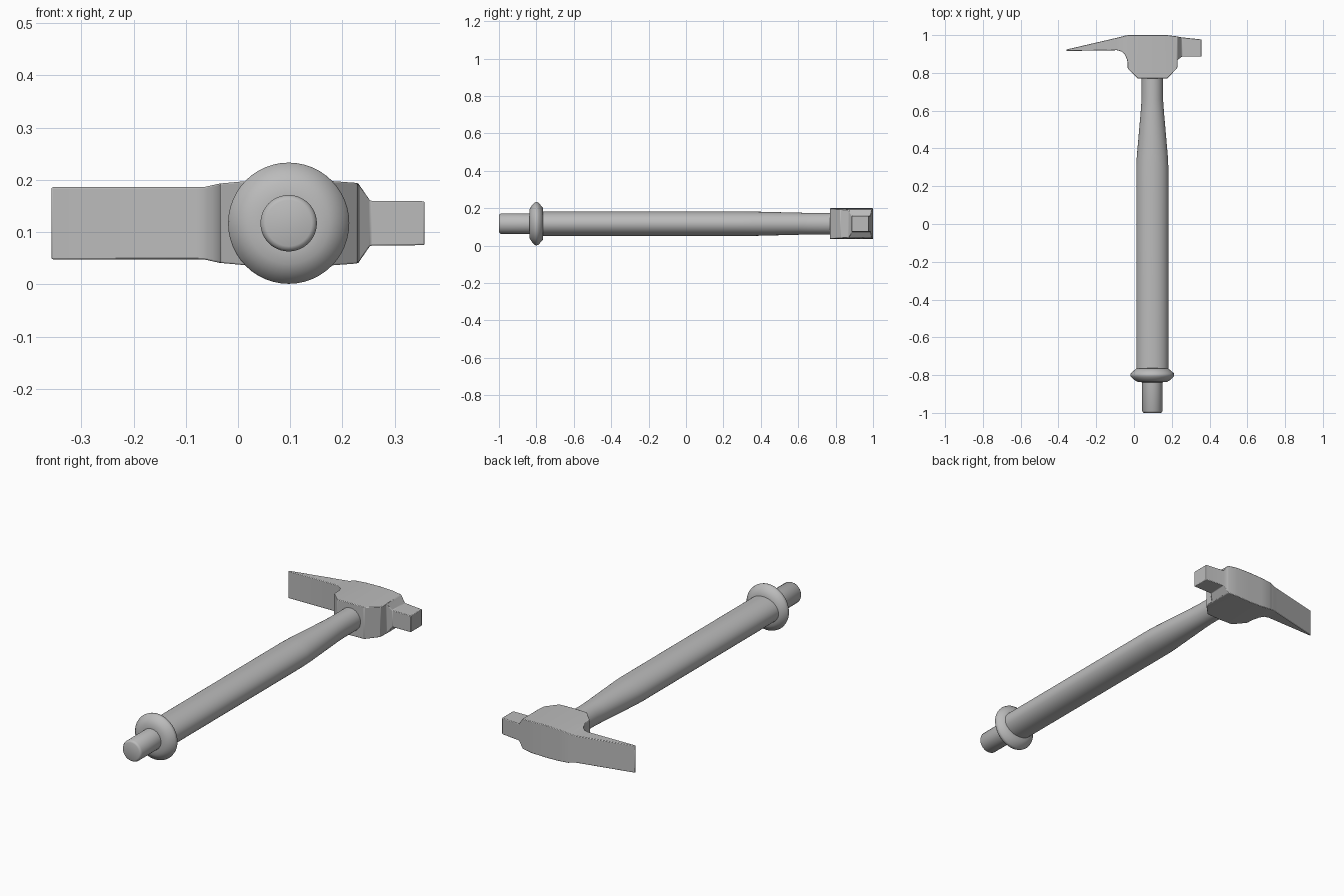
import bpy, bmesh, math

cube = bpy.data.objects.get("Cube")
if cube:
    bpy.data.objects.remove(cube, do_unlink=True)

CX, CZ = 0.097, 0.117   # handle axis

grey = bpy.data.materials.new("plain grey")
grey.use_nodes = True
colour = (0.5, 0.5, 0.5, 1)
grey.diffuse_color = colour
grey.node_tree.nodes["Principled BSDF"].inputs["Base Color"].default_value = colour


def loft(name, sections, angle, bevel=0):
    """Skin equal-length point loops and cap both ends."""
    bm = bmesh.new()
    loops = [[bm.verts.new(p) for p in s] for s in sections]
    n = len(loops[0])
    for a, b in zip(loops, loops[1:]):
        for i in range(n):
            j = (i + 1) % n
            bm.faces.new((a[i], a[j], b[j], b[i]))
    bm.faces.new(loops[0])
    bm.faces.new(loops[-1])
    bmesh.ops.recalc_face_normals(bm, faces=bm.faces)
    mesh = bpy.data.meshes.new(name)
    bm.to_mesh(mesh)
    bm.free()
    mesh.materials.append(grey)
    obj = bpy.data.objects.new(name, mesh)
    bpy.context.collection.objects.link(obj)
    if bevel:
        mod = obj.modifiers.new("soft edges", 'BEVEL')
        mod.width, mod.segments = bevel, 2
        mod.limit_method, mod.angle_limit = 'ANGLE', math.radians(35)
    for o in bpy.context.selected_objects:
        o.select_set(False)
    obj.select_set(True)
    bpy.context.view_layer.objects.active = obj
    bpy.ops.object.shade_smooth_by_angle(angle=math.radians(angle))
    return obj


def oval(y, rx, rz, n=48):
    return [(CX + rx * math.cos(t), y, CZ + rz * math.sin(t))
            for t in (2 * math.pi * i / n for i in range(n))]


def block(x, front, back, half):
    return [(x, front, CZ - half), (x, back, CZ - half),
            (x, back, CZ + half), (x, front, CZ + half)]


# Oval grip that narrows to a round neck
loft("handle", [oval(*s) for s in [
    (-0.78, 0.085, 0.066), (0.30, 0.085, 0.066), (0.36, 0.082, 0.065),
    (0.60, 0.061, 0.059), (0.66, 0.057, 0.058), (0.80, 0.057, 0.058)]], 30)

# Round pommel stub
loft("handle_end", [oval(y, r, r) for y, r in [
    (-1.0, 0.044), (-0.997, 0.050), (-0.99, 0.054), (-0.78, 0.054)]], 50)

# Flared collar
loft("collar", [oval(y, r, r) for y, r in [
    (-0.838, 0.054), (-0.836, 0.078), (-0.826, 0.095), (-0.808, 0.114),
    (-0.80, 0.116), (-0.79, 0.114), (-0.765, 0.085), (-0.763, 0.06)]], 40)

# Head: chisel blade, curved throat, cheek and poll, section by section along x
loft("head", [block(*s) for s in [
    (-0.357, 0.916, 0.924, 0.069), (-0.09, 0.920, 0.986, 0.069),
    (-0.066, 0.913, 0.992, 0.069), (-0.048, 0.896, 0.997, 0.073),
    (-0.036, 0.868, 0.999, 0.075), (-0.034, 0.825, 1.0, 0.076),
    (0.021, 0.77, 1.0, 0.081), (0.097, 0.77, 1.0, 0.083),
    (0.175, 0.77, 1.0, 0.081), (0.229, 0.825, 0.993, 0.077),
    (0.231, 0.868, 0.992, 0.075), (0.253, 0.886, 0.988, 0.043),
    (0.357, 0.886, 0.977, 0.042)]], 30, 0.005)
